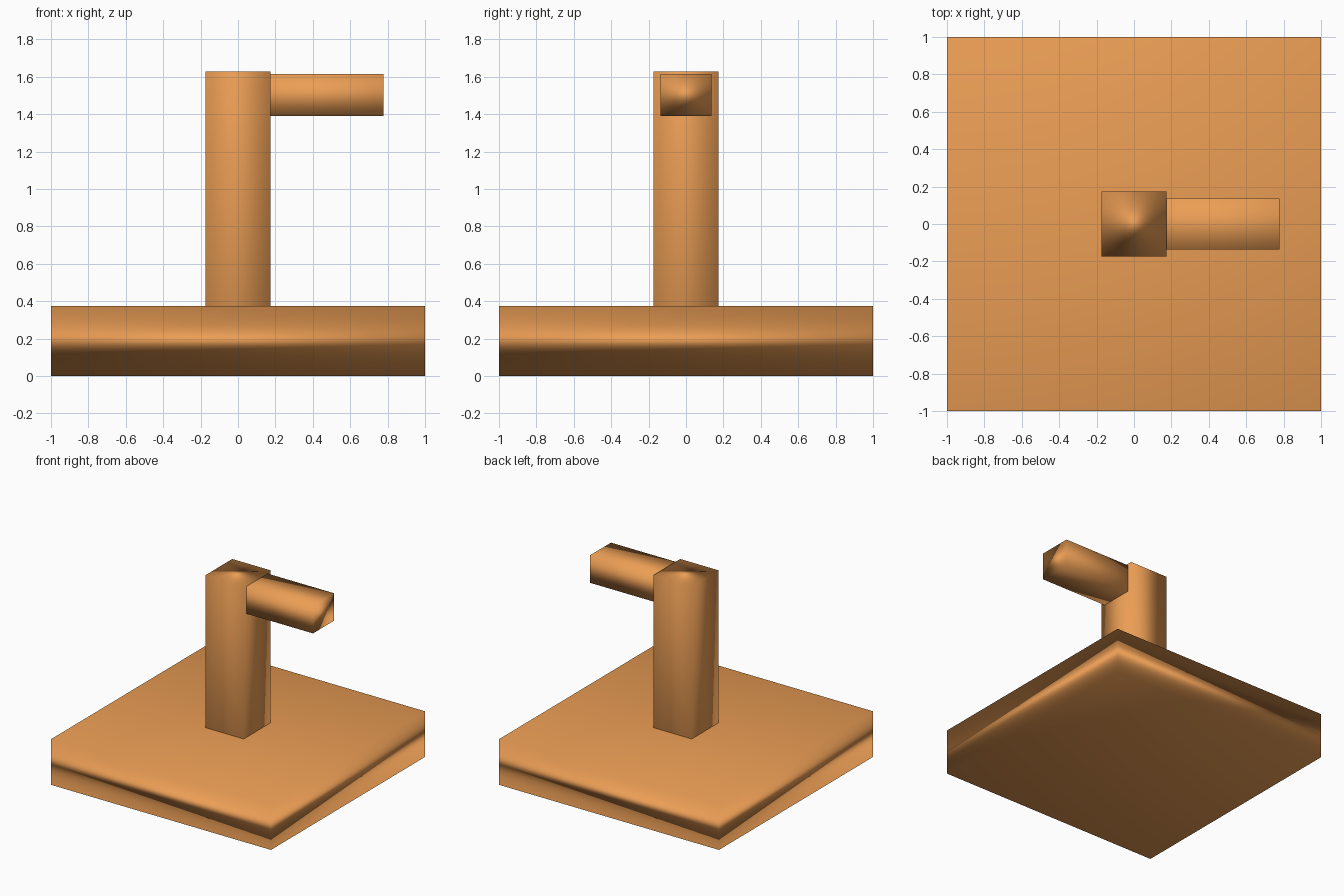
import bpy

if "Cube" in bpy.data.objects:
    bpy.data.objects.remove(bpy.data.objects["Cube"])

# One warm orange material for the whole model
orange = bpy.data.materials.new("orange")
orange.diffuse_color = (0.83, 0.34, 0.09, 1.0)
orange.use_nodes = True
orange.node_tree.nodes["Principled BSDF"].inputs["Base Color"].default_value = orange.diffuse_color


def block(name, lo, hi):
    """Smooth-shaded box between two opposite corners."""
    centre = [(a + b) / 2 for a, b in zip(lo, hi)]
    bpy.ops.mesh.primitive_cube_add(size=1, location=centre)
    obj = bpy.context.object
    obj.name = name
    obj.scale = [b - a for a, b in zip(lo, hi)]
    bpy.ops.object.transform_apply(location=False, rotation=False, scale=True)
    bpy.ops.object.shade_smooth()
    # Area-weighted normals give the soft shading across the edges
    obj.modifiers.new("area_normals", 'WEIGHTED_NORMAL').mode = 'FACE_AREA'
    obj.data.materials.append(orange)
    return obj


# Square base slab
block("base", (-1, -1, 0), (1, 1, 0.375))
# Upright post standing on the base
block("post", (-0.174, -0.174, 0.375), (0.174, 0.174, 1.628))
# Short arm reaching out to the right
block("arm", (0.174, -0.137, 1.39), (0.778, 0.137, 1.615))
